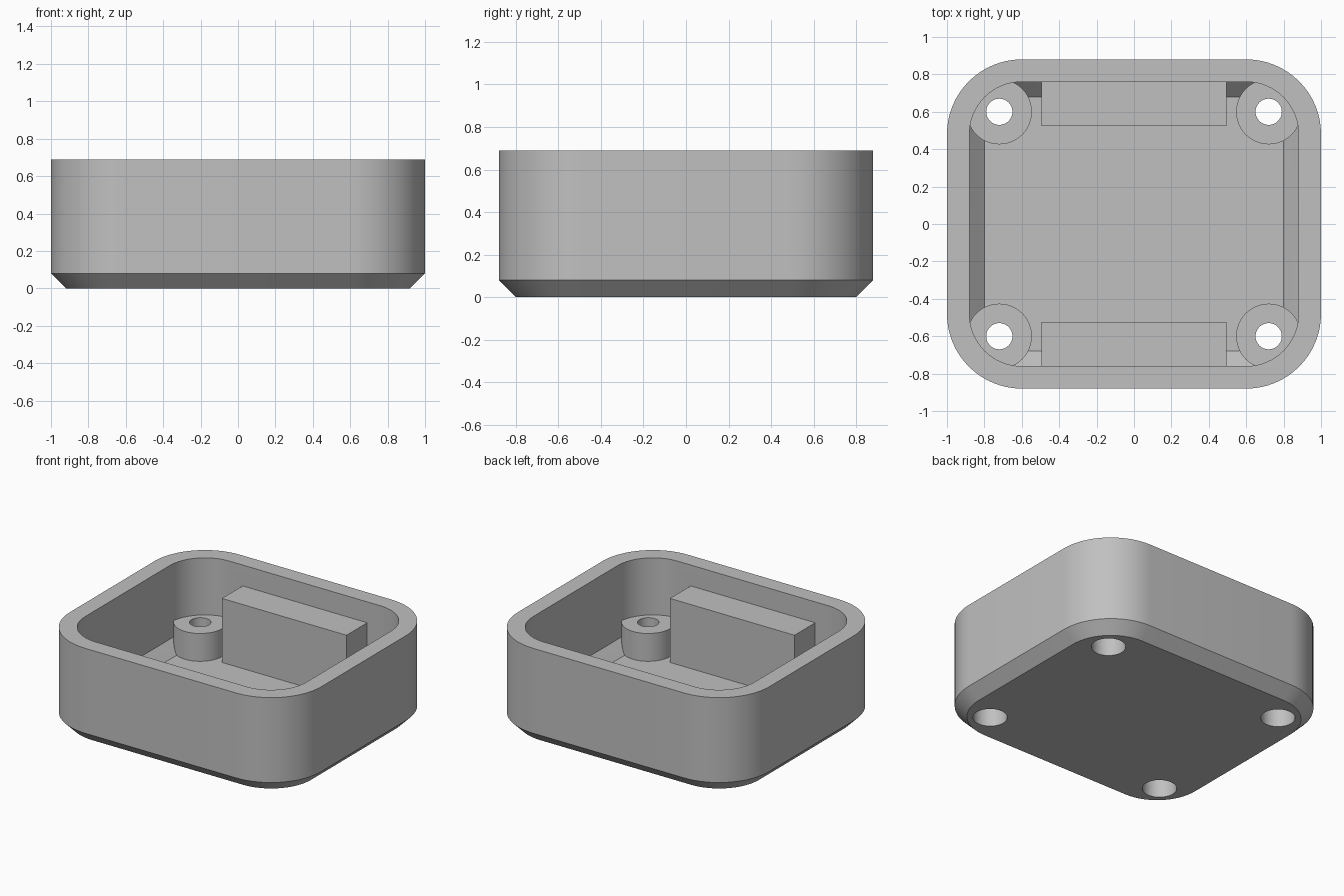
import bpy, bmesh, math
from mathutils import Matrix

cube = bpy.data.objects.get("Cube")
if cube:
    bpy.data.objects.remove(cube, do_unlink=True)

grey = bpy.data.materials.new("light_grey")
grey.use_nodes = True
grey.diffuse_color = (0.53, 0.53, 0.53, 1)
grey.node_tree.nodes["Principled BSDF"].inputs["Base Color"].default_value = grey.diffuse_color

# Main dimensions
HEIGHT, FLOOR, CHAMFER = 0.69, 0.08, 0.08
CORNER_X, CORNER_Y = 0.6, 0.48          # centres of the rounded corners
OUTER, INNER = 0.40, 0.28               # corner radii
BOSS_X, BOSS_Y, BOSS_TOP = 0.72, 0.60, 0.28
CORNERS = [(sx, sy) for sx in (-1, 1) for sy in (-1, 1)]


def make_object(name, bm):
    bmesh.ops.recalc_face_normals(bm, faces=bm.faces)
    mesh = bpy.data.meshes.new(name)
    bm.to_mesh(mesh)
    bm.free()
    mesh.materials.append(grey)
    obj = bpy.data.objects.new(name, mesh)
    bpy.context.collection.objects.link(obj)
    return obj


def rounded_ring(bm, radius, z, steps=16):
    """Loop of vertices around a rounded rectangle with fixed corner centres."""
    ring = []
    for quarter, (sx, sy) in enumerate([(1, 1), (-1, 1), (-1, -1), (1, -1)]):
        for i in range(steps + 1):
            a = (quarter + i / steps) * math.pi / 2
            ring.append(bm.verts.new((sx * CORNER_X + radius * math.cos(a),
                                      sy * CORNER_Y + radius * math.sin(a), z)))
    return ring


def cylinder(name, x, y, radius, z0, z1):
    bm = bmesh.new()
    bmesh.ops.create_cone(bm, cap_ends=True, segments=48, radius1=radius, radius2=radius,
                          depth=z1 - z0, matrix=Matrix.Translation((x, y, (z0 + z1) / 2)))
    return make_object(name, bm)


def box(name, x0, x1, y0, y1, z0, z1):
    bm = bmesh.new()
    place = Matrix.Translation(((x0 + x1) / 2, (y0 + y1) / 2, (z0 + z1) / 2))
    size = Matrix.Diagonal((x1 - x0, y1 - y0, z1 - z0, 1))
    bmesh.ops.create_cube(bm, size=1, matrix=place @ size)
    return make_object(name, bm)


def combine(target, tool, operation):
    """Apply one boolean and discard the tool."""
    mod = target.modifiers.new(operation, 'BOOLEAN')
    mod.operation, mod.object, mod.solver = operation, tool, 'EXACT'
    bpy.context.view_layer.objects.active = target
    bpy.ops.object.modifier_apply(modifier=mod.name)
    bpy.data.objects.remove(tool, do_unlink=True)


# Open tray: outside wall, rim, inside wall and sloped floor edge
bm = bmesh.new()
profile = [(OUTER - CHAMFER, 0), (OUTER, CHAMFER), (OUTER, HEIGHT),
           (INNER, HEIGHT), (INNER, FLOOR + CHAMFER), (INNER - CHAMFER, FLOOR)]
rings = [rounded_ring(bm, r, z) for r, z in profile]
for lower, upper in zip(rings, rings[1:]):
    for i in range(len(lower)):
        j = (i + 1) % len(lower)
        bm.faces.new((lower[i], lower[j], upper[j], upper[i]))
bm.faces.new(rings[0])
bm.faces.new(rings[-1])
tray = make_object("enclosure_tray", bm)

# Support blocks along the front and back walls
for name, y0, y1 in (("front_block", -0.8, -0.525), ("back_block", 0.525, 0.8)):
    combine(tray, box(name, -0.495, 0.495, y0, y1, FLOOR / 2, 0.54), 'UNION')

# Corner screw bosses
for sx, sy in CORNERS:
    combine(tray, cylinder("screw_boss", sx * BOSS_X, sy * BOSS_Y, 0.174,
                           FLOOR / 2, BOSS_TOP), 'UNION')

# Through holes with wider recesses underneath for the screw heads
for sx, sy in CORNERS:
    x, y = sx * BOSS_X, sy * BOSS_Y
    combine(tray, cylinder("screw_hole", x, y, 0.07, -0.1, 0.4), 'DIFFERENCE')
    combine(tray, cylinder("screw_head_recess", x, y, 0.112, -0.1, 0.16), 'DIFFERENCE')

# Smooth rounded walls, crisp edges
bpy.ops.object.select_all(action='DESELECT')
tray.select_set(True)
bpy.context.view_layer.objects.active = tray
bpy.ops.object.shade_smooth_by_angle(angle=math.radians(30))
